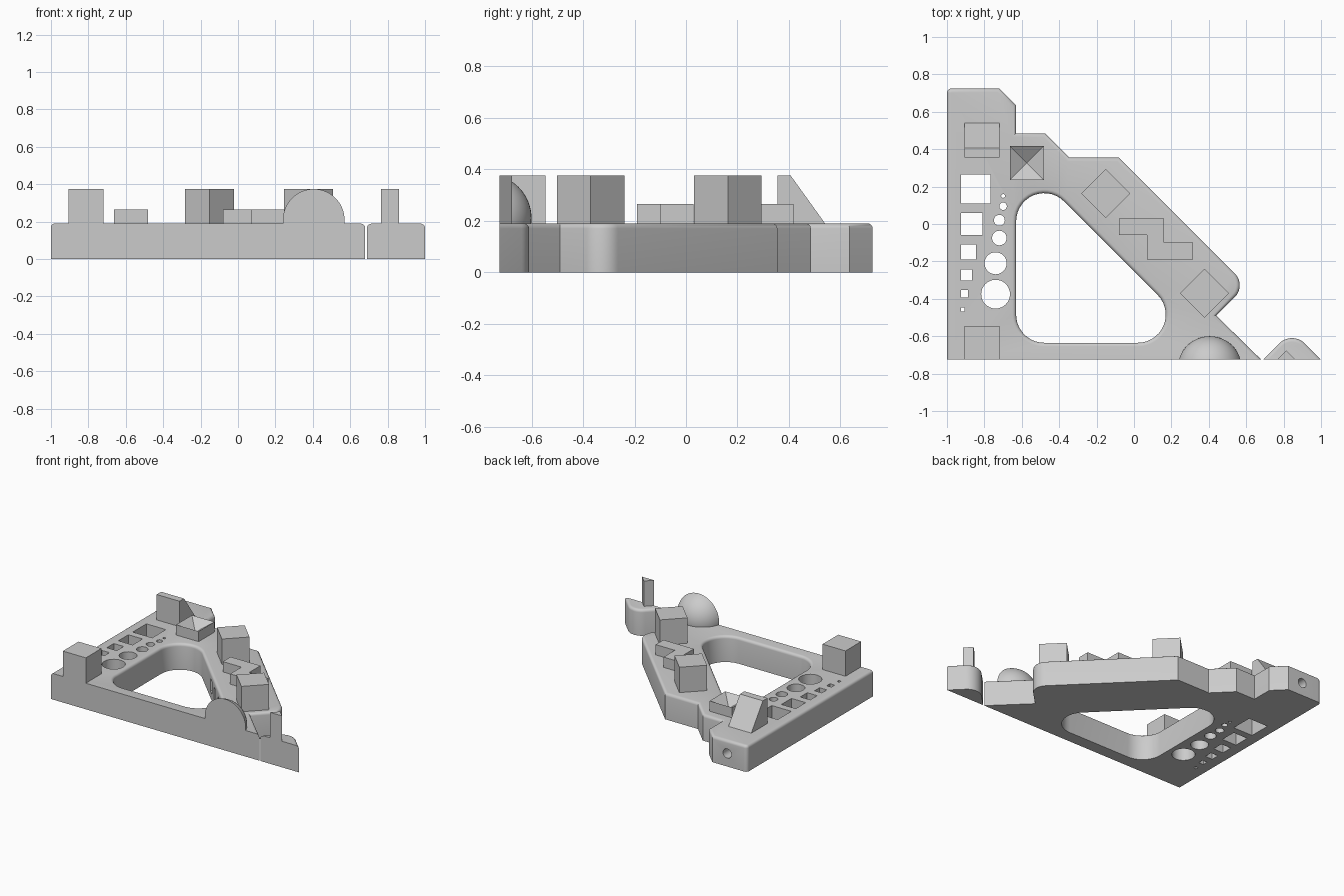
import bpy, bmesh, math
from mathutils import Vector, Matrix

if "Cube" in bpy.data.objects:
    bpy.data.objects.remove(bpy.data.objects["Cube"], do_unlink=True)

GREY = bpy.data.materials.new("plain_grey")
GREY.use_nodes = True
GREY.diffuse_color = (0.6, 0.6, 0.6, 1)
GREY.node_tree.nodes["Principled BSDF"].inputs["Base Color"].default_value = GREY.diffuse_color

FRONT, DECK, LOW, HIGH = -0.725, 0.19, 0.265, 0.375


def finish(bm, name):
    bmesh.ops.recalc_face_normals(bm, faces=bm.faces)
    mesh = bpy.data.meshes.new(name)
    bm.to_mesh(mesh)
    bm.free()
    mesh.materials.append(GREY)
    obj = bpy.data.objects.new(name, mesh)
    bpy.context.collection.objects.link(obj)
    return obj


def smooth(obj):
    bpy.ops.object.select_all(action='DESELECT')
    obj.select_set(True)
    bpy.context.view_layer.objects.active = obj
    bpy.ops.object.shade_smooth_by_angle(angle=math.radians(35))


def rounded(corners, steps=14):
    """Polygon from (x, y, radius) corners, rounding those with a radius."""
    out = []
    for i, (x, y, r) in enumerate(corners):
        p = Vector((x, y))
        if not r:
            out.append(p)
            continue
        a = (Vector(corners[i - 1][:2]) - p).normalized()
        b = (Vector(corners[(i + 1) % len(corners)][:2]) - p).normalized()
        half = a.angle(b) / 2
        centre = p + (a + b).normalized() * r / math.sin(half)
        start = p + a * r / math.tan(half) - centre
        sweep = start.angle_signed(p + b * r / math.tan(half) - centre)
        for k in range(steps + 1):
            out.append(centre + Matrix.Rotation(-sweep * k / steps, 2) @ start)
    return out


def inset(loop, d):
    """Move edges inward (left of travel), keeping the flush front edge."""
    out, n = [], len(loop)

    def edge(a, b):
        t = (b - a).normalized()
        flush = abs(a.y - FRONT) < 1e-4 and abs(b.y - FRONT) < 1e-4
        return Vector((-t.y, t.x)), 0 if flush else d

    for i, p in enumerate(loop):
        (n1, d1), (n2, d2) = edge(loop[i - 1], p), edge(p, loop[(i + 1) % n])
        det = n1.x * n2.y - n1.y * n2.x
        if abs(det) < 1e-5:
            out.append(p + n1 * d1)
        else:
            out.append(p + Vector((d1 * n2.y - d2 * n1.y, n1.x * d2 - n2.x * d1)) / det)
    return out


def filleted_plate(name, loops, r=0.02, segs=4):
    """Plate with filleted top rims; holes are clockwise loops."""
    bm = bmesh.new()
    levels = [(0, 0)]
    for k in range(segs + 1):
        a = math.pi / 2 * k / segs
        levels.append((r * (1 - math.cos(a)), DECK - r + r * math.sin(a)))
    caps = ([], [])
    for loop in loops:
        rings = [[bm.verts.new((p.x, p.y, z)) for p in inset(loop, d)] for d, z in levels]
        n = len(loop)
        for lo, hi in zip(rings, rings[1:]):
            for i in range(n):
                j = (i + 1) % n
                bm.faces.new((lo[i], lo[j], hi[j], hi[i]))
        for cap, ring in zip(caps, (rings[0], rings[-1])):
            cap += [bm.edges.get((ring[i - 1], ring[i])) for i in range(n)]
    for cap in caps:
        bmesh.ops.triangle_fill(bm, edges=cap, use_beauty=True, normal=(0, 0, 1))
    return finish(bm, name)


def prism(bm, pts, z0=DECK, z1=HIGH):
    base = [bm.verts.new((p[0], p[1], z0)) for p in pts]
    top = [bm.verts.new((p[0], p[1], z1)) for p in pts]
    bm.faces.new(base[::-1])
    cap = bm.faces.new(top)
    for i in range(len(pts)):
        bm.faces.new((base[i - 1], base[i], top[i], top[i - 1]))
    return cap


def rect(x0, y0, x1, y1):
    return [(x0, y0), (x1, y0), (x1, y1), (x0, y1)]


def ngon(x, y, r, n):
    return [(x + r * math.cos(math.tau * k / n), y + r * math.sin(math.tau * k / n)) for k in range(n)]


def block(name, pts, z1=HIGH):
    bm = bmesh.new()
    prism(bm, pts, DECK, z1)
    return finish(bm, name)


# Main plate with rounded triangular window
outline = rounded([(-1, FRONT, 0), (0.68, FRONT, 0), (0.44, -0.49, 0), (0.6025, -0.3275, 0.09),
                   (-0.08, 0.355, 0), (-0.345, 0.355, 0), (-0.475, 0.485, 0), (-0.63, 0.485, 0),
                   (-0.63, 0.635, 0), (-0.72, 0.725, 0), (-1, 0.725, 0.025)])
window = rounded([(-0.63, -0.635, 0.15), (0.382, -0.635, 0.15), (-0.63, 0.377, 0.15)])
plate = filleted_plate("main_plate", [outline, window[::-1]])

# Test holes: square column, round column, back bore, slots in the sloped window wall
bm = bmesh.new()
for y, s in ((0.187, 0.157), (0, 0.115), (-0.15, 0.08), (-0.272, 0.058), (-0.373, 0.038), (-0.457, 0.02)):
    prism(bm, rect(-0.925, y - s / 2, -0.925 + s, y + s / 2), -0.1, 0.3)
for x, y, r in ((-0.74, -0.375, 0.077), (-0.74, -0.21, 0.059), (-0.72, -0.075, 0.039),
                (-0.72, 0.02, 0.029), (-0.7, 0.095, 0.02), (-0.7, 0.15, 0.01)):
    prism(bm, ngon(x, y, r, 32), -0.1, 0.3)
bmesh.ops.create_cone(bm, cap_ends=True, segments=24, radius1=0.034, radius2=0.034, depth=0.3,
                      matrix=Matrix.Translation((-0.84, 0.675, 0.095)) @ Matrix.Rotation(math.pi / 2, 4, 'X'))
for x in (-0.13, -0.03, 0.07):
    bmesh.ops.create_cube(bm, size=1, matrix=Matrix.Translation((x, -0.253 - x, 0.095))
                          @ Matrix.Rotation(math.pi / 4, 4, 'Z') @ Matrix.Diagonal((0.16, 0.06, 0.09, 1)))
cutter = finish(bm, "hole_cutter")
cutter.hide_render = True
mod = plate.modifiers.new("holes", 'BOOLEAN')
mod.operation, mod.solver, mod.object = 'DIFFERENCE', 'EXACT', cutter
bpy.context.view_layer.objects.active = plate
bpy.ops.object.modifier_apply(modifier=mod.name)
bpy.data.objects.remove(cutter, do_unlink=True)
smooth(plate)

# Separate corner piece with its triangular post
smooth(filleted_plate("corner_piece", [rounded([(0.69, FRONT, 0), (1, FRONT, 0), (0.845, -0.57, 0.097)])]))
block("triangle_post", [(0.765, FRONT), (0.862, FRONT), (0.8135, -0.676)])

# Square posts and the stepped block
block("front_post", rect(-0.905, FRONT, -0.72, -0.545))
block("middle_diamond_post", ngon(-0.152, 0.163, 0.131, 4))
block("end_diamond_post", ngon(0.378, -0.37, 0.131, 4))
block("stepped_block", [(-0.08, 0.03), (-0.08, -0.06), (0.07, -0.06), (0.07, -0.19),
                        (0.315, -0.19), (0.315, -0.1), (0.16, -0.1), (0.16, 0.03)], LOW)

# Ramp block: the back top edge is pulled forward
bm = bmesh.new()
prism(bm, rect(-0.905, 0.355, -0.72, 0.54))
for v in bm.verts:
    if v.co.z > 0.3 and v.co.y > 0.5:
        v.co.y = 0.407
finish(bm, "ramp_block")

# Low block with an inverted pyramid pit
bm = bmesh.new()
top = prism(bm, rect(-0.664, 0.235, -0.482, 0.417), DECK, LOW)
bmesh.ops.inset_individual(bm, faces=[top], thickness=0.012)
pit = bmesh.ops.poke(bm, faces=[top])
pit["verts"][0].co.z = DECK + 0.01
finish(bm, "pyramid_pit_block")

# Dome cut flush with the front and the deck
bm = bmesh.new()
bmesh.ops.create_uvsphere(bm, u_segments=48, v_segments=32, radius=0.171,
                          matrix=Matrix.Translation((0.405, -0.771, 0.21)))
for co, no in (((0, FRONT, 0), (0, -1, 0)), ((0, 0, DECK - 0.005), (0, 0, -1))):
    cut = bmesh.ops.bisect_plane(bm, geom=bm.verts[:] + bm.edges[:] + bm.faces[:],
                                 plane_co=co, plane_no=no, clear_outer=True)
    rim = [e for e in bm.edges if e.is_boundary]
    bmesh.ops.holes_fill(bm, edges=rim, sides=0)
smooth(finish(bm, "dome"))
